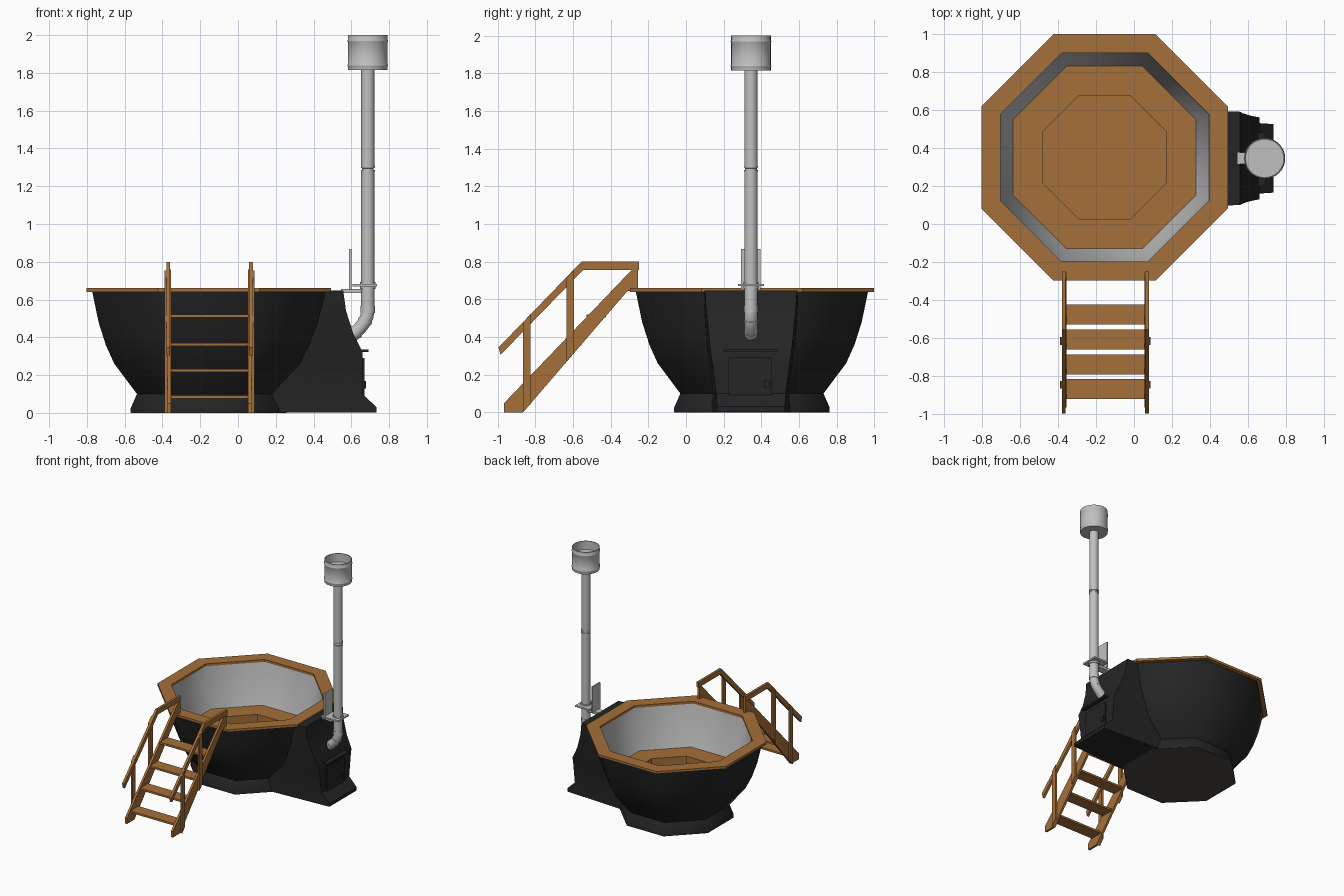
import bpy, bmesh, math
from mathutils import Vector

if "Cube" in bpy.data.objects:
    bpy.data.objects.remove(bpy.data.objects["Cube"])


def material(name, rgb):
    m = bpy.data.materials.new(name)
    m.diffuse_color = (*rgb, 1)
    m.use_nodes = True
    m.node_tree.nodes["Principled BSDF"].inputs["Base Color"].default_value = m.diffuse_color
    return m


WOOD = material("warm_wood", (0.375, 0.162, 0.042))
BLACK = material("charcoal_black", (0.018, 0.018, 0.019))
UNDER = material("dark_brown_underside", (0.07, 0.06, 0.05))
LINER = material("pale_grey_liner", (0.51, 0.51, 0.51))
STEEL = material("flue_steel", (0.53, 0.53, 0.53))

TX, TY = -0.155, 0.35        # tub centre
PX, PY = 0.687, 0.345        # flue centre
OCT = 1 / math.cos(math.pi / 8)


def finish(bm, name, mat, smooth=0):
    """Make the object; smooth is the sharp-edge angle, 0 for flat faces."""
    bmesh.ops.remove_doubles(bm, verts=bm.verts, dist=1e-5)
    bmesh.ops.recalc_face_normals(bm, faces=bm.faces)
    me = bpy.data.meshes.new(name)
    bm.to_mesh(me)
    bm.free()
    ob = bpy.data.objects.new(name, me)
    bpy.context.collection.objects.link(ob)
    me.materials.append(mat)
    if smooth:
        bpy.ops.object.select_all(action='DESELECT')
        ob.select_set(True)
        bpy.context.view_layer.objects.active = ob
        bpy.ops.object.shade_smooth_by_angle(angle=math.radians(smooth))
    return ob


def loft(bm, rings, closed=False, caps=False):
    """Skin a list of equal-sized rings of points."""
    vs = [[bm.verts.new(p) for p in r] for r in rings]
    n = len(vs[0])
    pairs = list(zip(vs, vs[1:])) + ([(vs[-1], vs[0])] if closed else [])
    for a, b in pairs:
        for i in range(n):
            j = (i + 1) % n
            bm.faces.new((a[i], a[j], b[j], b[i]))
    if caps:
        bm.faces.new(vs[0])
        bm.faces.new(vs[-1])


def lathe(name, profile, mat, centre, n=32, closed=False, caps=False, smooth=35):
    """Revolve (radius, z) points; with n = 8 the radius is measured to the flats."""
    bm = bmesh.new()
    k, ph = (OCT, math.pi / 8) if n == 8 else (1, 0)
    rings = [[(centre[0] + r * k * math.cos(ph + math.tau * i / n),
               centre[1] + r * k * math.sin(ph + math.tau * i / n), z)
              for i in range(n)] for r, z in profile]
    loft(bm, rings, closed, caps)
    return finish(bm, name, mat, smooth)


def box(name, x0, x1, y0, y1, z0, z1, mat):
    bm = bmesh.new()
    loft(bm, [[(x0, y0, z), (x1, y0, z), (x1, y1, z), (x0, y1, z)] for z in (z0, z1)], caps=True)
    return finish(bm, name, mat)


def side_plate(name, outline, x0, x1, mat):
    """Extrude a (y, z) outline along x."""
    bm = bmesh.new()
    loft(bm, [[(x, y, z) for y, z in outline] for x in (x0, x1)], caps=True)
    return finish(bm, name, mat)


def tube(name, path, radii, mat, n=24):
    """Sweep a circle along a path lying in the xz plane of the flue."""
    bm = bmesh.new()
    pts = [Vector((x, PY, z)) for x, z in path]
    rings = []
    for i, (p, r) in enumerate(zip(pts, radii)):
        d = (pts[min(i + 1, len(pts) - 1)] - pts[max(i - 1, 0)]).normalized()
        u = Vector((0, 1, 0))
        w = d.cross(u)
        rings.append([p + r * (math.cos(t) * u + math.sin(t) * w)
                      for t in (math.tau * k / n for k in range(n))])
    loft(bm, rings, caps=True)
    return finish(bm, name, mat, 35)


# --- tub ---
T = (TX, TY)
lathe("tub_shell", [(0.413, 0.003), (0.413, 0.025), (0.38, 0.1), (0.5, 0.26), (0.545, 0.36),
                    (0.583, 0.48), (0.617, 0.643)], BLACK, T, 8, smooth=50)
lathe("tub_underside", [(0.412, 0), (0.412, 0.003)], UNDER, T, 8, caps=True, smooth=0)
lathe("tub_liner", [(0.55, 0.643), (0.53, 0.51), (0.48, 0.31)], LINER, T, 8, smooth=50)
lathe("bench_seat", [(0.482, 0.31), (0.41, 0.31), (0.325, 0.31), (0.325, 0.15)], WOOD, T, 8, smooth=0)
lathe("tub_floor", [(0.328, 0.14), (0.328, 0.15)], WOOD, T, 8, caps=True, smooth=0)
lathe("tub_rim", [(0.548, 0.64), (0.648, 0.64), (0.648, 0.66), (0.548, 0.66)], WOOD, T, 8,
      closed=True, smooth=0)

# --- stove housing: (z, front x, back x, half width at front, at back) ---
bm = bmesh.new()
loft(bm, [[(xb, PY - hb, z), (xf, PY - hf, z), (xf, PY + hf, z), (xb, PY + hb, z)]
          for z, xf, xb, hf, hb in [
              (0.003, 0.733, 0.18, 0.18, 0.21), (0.03, 0.733, 0.18, 0.18, 0.21),
              (0.1, 0.66, 0.18, 0.185, 0.2), (0.26, 0.66, 0.315, 0.205, 0.22),
              (0.32, 0.66, 0.35, 0.215, 0.23), (0.42, 0.61, 0.38, 0.225, 0.24),
              (0.54, 0.572, 0.415, 0.237, 0.247), (0.648, 0.557, 0.43, 0.245, 0.25)]], caps=True)
finish(bm, "stove_housing", BLACK, 30)
box("stove_door", 0.655, 0.669, 0.225, 0.455, 0.087, 0.29, BLACK)
box("door_latch", 0.665, 0.677, 0.413, 0.443, 0.13, 0.17, BLACK)
box("stove_lip", 0.64, 0.69, 0.2, 0.48, 0.322, 0.336, BLACK)

# --- flue ---
P = (PX, PY)
bend = [(0.57, 0.375), (0.618, 0.422), (0.648, 0.452), (0.67, 0.481), (0.683, 0.512), (PX, 0.545), (PX, 0.58)]
tube("flue_elbow", bend, [0.035] * len(bend), STEEL)
for name, i in (("lower", 1), ("upper", 3)):
    a, b = Vector(bend[i]), Vector(bend[i + 1])
    tube(f"elbow_band_{name}", [a, a.lerp(b, 0.35)], [0.038] * 2, STEEL)
lathe("elbow_collar", [(0.038, 0.53), (0.038, 0.565)], STEEL, P, caps=True)
lathe("flue_pipe", [(0.035, 0.56), (0.035, 1.285), (0.031, 1.287), (0.031, 1.295),
                    (0.035, 1.297), (0.035, 1.82)], STEEL, P, caps=True)
for z in (1.278, 1.3):
    lathe("pipe_joint", [(0.037, z), (0.037, z + 0.009)], STEEL, P, caps=True)
cap = [(0.0, 1.815), (0.105, 1.815)]
for z in (1.832, 1.962):     # shallow ribs round the cap
    cap += [(0.105, z), (0.108, z + 0.005), (0.108, z + 0.009), (0.105, z + 0.014)]
cap += [(0.105, 2.0), (0.099, 2.0), (0.099, 1.93), (0.0, 1.93)]
lathe("flue_cap", cap, STEEL, P)

# --- flue bracket and heat shield ---
box("bracket_plate", 0.607, 0.737, 0.275, 0.415, 0.67, 0.682, STEEL)
lathe("bracket_collar", [(0.041, 0.655), (0.041, 0.692)], STEEL, P, caps=True)
box("bracket_arm", 0.545, 0.655, 0.315, 0.375, 0.635, 0.655, STEEL)
box("heat_shield", 0.588, 0.6, 0.293, 0.396, 0.65, 0.868, STEEL)

# --- steps ---
SX = -0.15                   # stair centre line
stringer = [(-0.965, 0), (-0.865, 0), (-0.31, 0.645), (-0.255, 0.645), (-0.255, 0.76),
            (-0.285, 0.76), (-0.965, 0.05)]
rail = [(-0.995, 0.345), (-0.985, 0.305), (-0.545, 0.757), (-0.25, 0.757), (-0.25, 0.8), (-0.555, 0.8)]


def mirrored_plate(name, outline, inner, outer):
    for side, s in (("left", -1), ("right", 1)):
        side_plate(f"{name}_{side}", outline, SX + s * inner, SX + s * outer, WOOD)


mirrored_plate("stair_stringer", stringer, 0.204, 0.222)
mirrored_plate("hand_rail", rail, 0.209, 0.229)
for y, z0, z1 in ((-0.865, 0.0, 0.478), (-0.635, 0.27, 0.715)):
    mirrored_plate("rail_post", [(y, z0), (y + 0.04, z0 + 0.045), (y + 0.04, z1 + 0.04), (y, z1)],
                   0.222, 0.238)
for y, z in ((-0.92, 0.077), (-0.79, 0.217), (-0.66, 0.355), (-0.529, 0.504)):
    box("stair_tread", SX - 0.206, SX + 0.206, y, y + 0.105, z, z + 0.016, WOOD)
